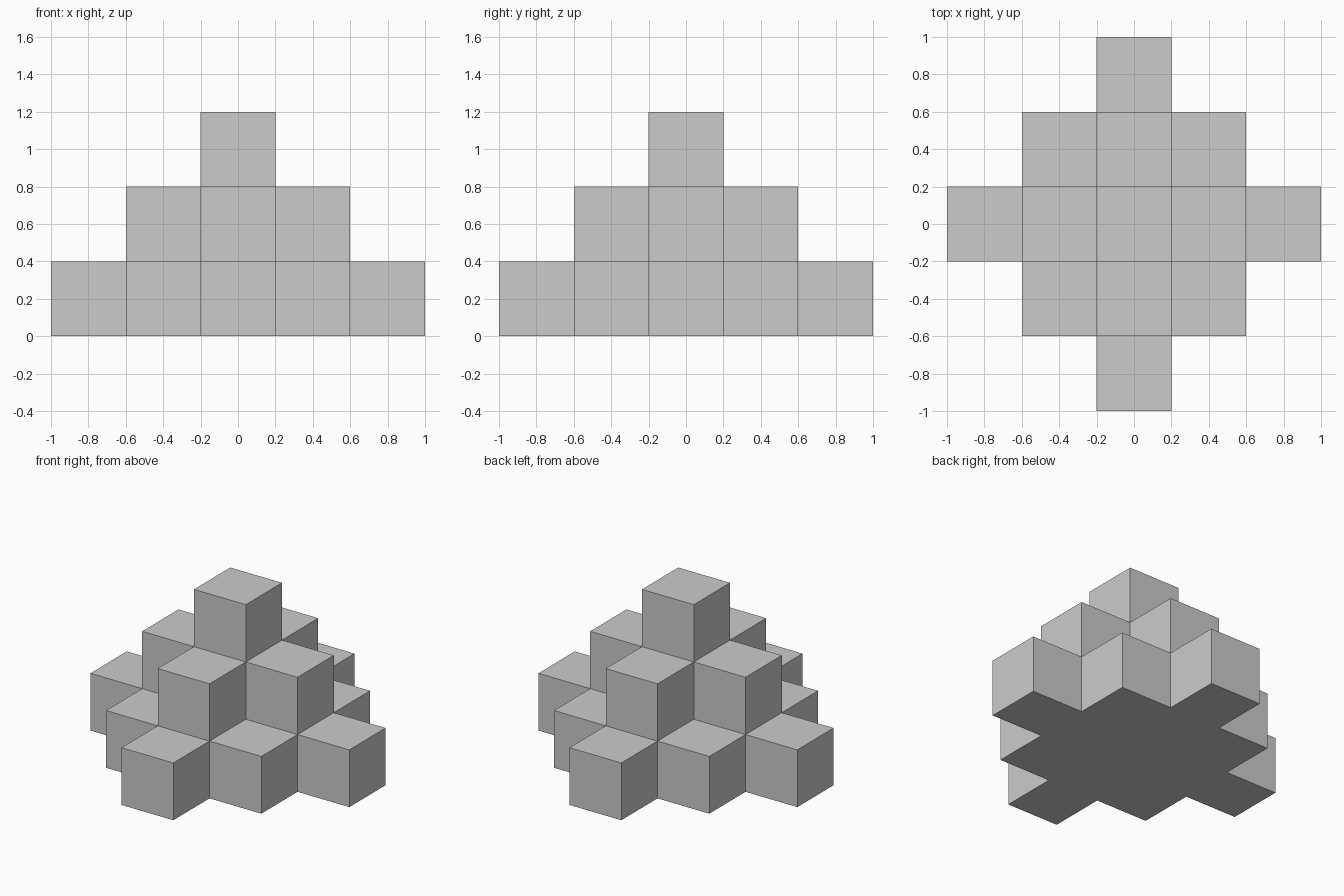
import bpy, bmesh
from mathutils import Vector

if "Cube" in bpy.data.objects:
    bpy.data.objects.remove(bpy.data.objects["Cube"])

SIZE = 0.4    # cube edge
LEVELS = 3    # steps in the pyramid

# Filled cells: each level is a diamond one step smaller than the one below
cells = {(i, j, k)
         for k in range(LEVELS)
         for i in range(-2, 3)
         for j in range(-2, 3)
         if abs(i) + abs(j) <= LEVELS - 1 - k}

bm = bmesh.new()


def add_face(cell, axis, sign):
    """Add one outward-facing square on the given side of a cell."""
    centre = Vector((cell[0], cell[1], cell[2] + 0.5))
    n, u, v = Vector(), Vector(), Vector()
    n[axis] = sign * 0.5
    u[(axis + 1) % 3] = 0.5
    v[(axis + 2) % 3] = 0.5 * sign
    corners = [n - u - v, n + u - v, n + u + v, n - u + v]
    bm.faces.new([bm.verts.new((centre + c) * SIZE) for c in corners])


# Only the exposed sides of the cubes become faces
for cell in sorted(cells):
    for axis in range(3):
        for sign in (-1, 1):
            neighbour = list(cell)
            neighbour[axis] += sign
            if tuple(neighbour) not in cells:
                add_face(cell, axis, sign)

bmesh.ops.remove_doubles(bm, verts=bm.verts, dist=1e-4)

mesh = bpy.data.meshes.new("stepped_cube_pyramid")
bm.to_mesh(mesh)
bm.free()
pyramid = bpy.data.objects.new("stepped_cube_pyramid", mesh)
bpy.context.collection.objects.link(pyramid)
